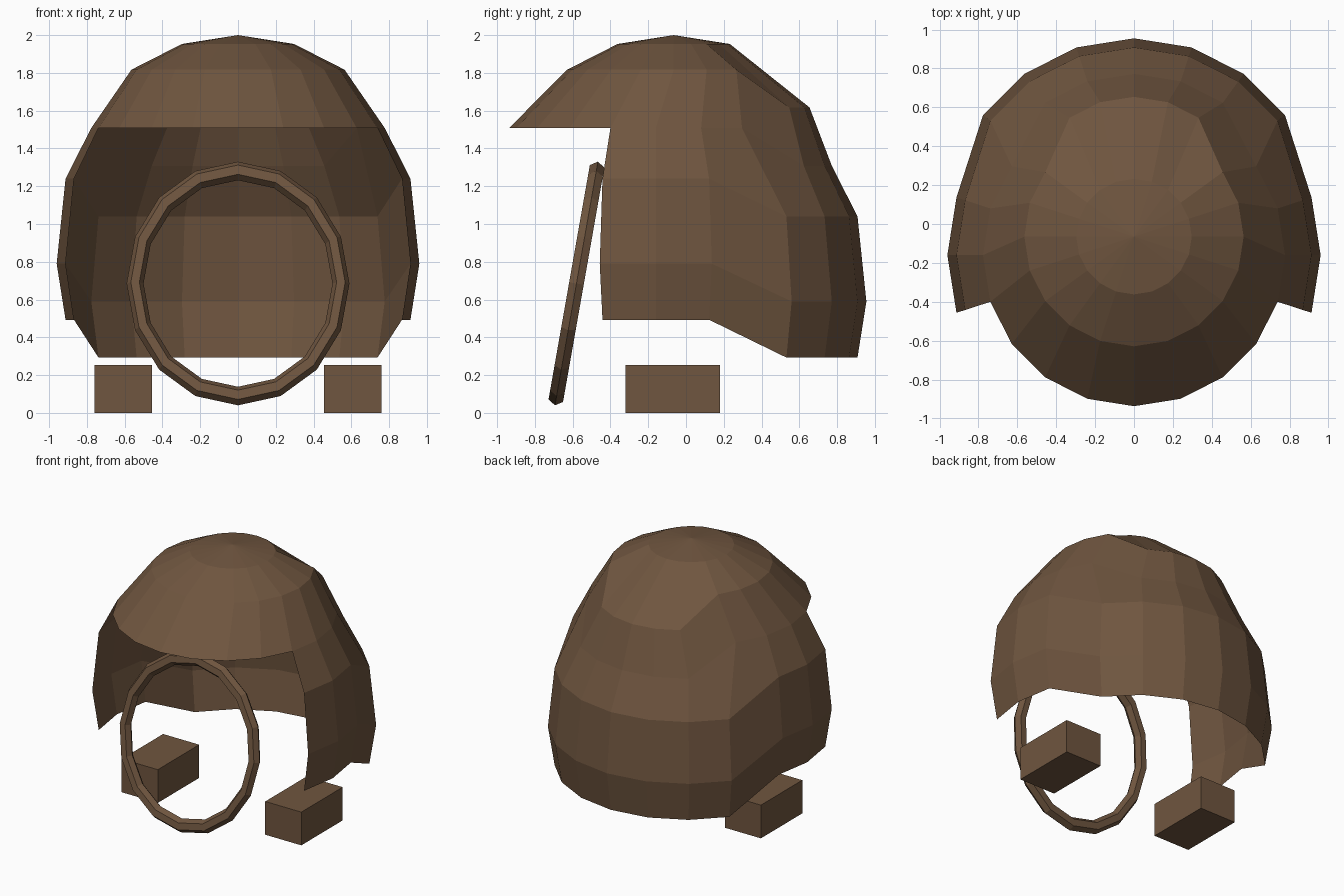
import bpy, bmesh
from math import sin, cos, radians

cube = bpy.data.objects.get("Cube")
if cube:
    bpy.data.objects.remove(cube, do_unlink=True)

# One brown for everything
brown = bpy.data.materials.new("brown")
brown.use_nodes = True
colour = (0.16, 0.092, 0.05, 1)
brown.diffuse_color = colour
bsdf = brown.node_tree.nodes["Principled BSDF"]
bsdf.inputs["Base Color"].default_value = colour
bsdf.inputs["Roughness"].default_value = 0.9

# Shell rings from the crown down: radius, centre y, height
RINGS = [(0.297, -0.065, 1.953), (0.564, -0.065, 1.817), (0.777, -0.16, 1.508),
         (0.913, -0.16, 1.24), (0.96, -0.16, 0.79), (0.913, -0.16, 0.493)]
SEGMENTS = 20
BACK = SEGMENTS // 4


def make_shell():
    bm = bmesh.new()
    crown = bm.verts.new((0, -0.065, 2))
    rows = []
    for level, (radius, centre, height) in enumerate(RINGS):
        # The back is pulled out and down, more widely on the lower rings
        reach = 0 if level == 0 else 2 if level < 3 else 3
        row = []
        for i in range(SEGMENTS):
            a = radians(360 * i / SEGMENTS)
            pulled = level > 0 and abs(i - BACK) <= reach
            row.append(bm.verts.new((radius * cos(a),
                                     centre + radius * sin(a) + 0.155 * pulled,
                                     height - 0.2 * pulled)))
        rows.append(row)
    for i in range(SEGMENTS):
        j = (i + 1) % SEGMENTS
        bm.faces.new((crown, rows[0][i], rows[0][j]))
        for level in range(len(rows) - 1):
            # Face opening below the brim
            if level >= 2 and 2 * BACK < i < SEGMENTS - 1:
                continue
            top, low = rows[level], rows[level + 1]
            bm.faces.new((top[i], low[i], low[j], top[j]))
    loose = [v for v in bm.verts if not v.link_faces]
    bmesh.ops.delete(bm, geom=loose, context='VERTS')
    mesh = bpy.data.meshes.new("helmet_shell")
    bm.to_mesh(mesh)
    bm.free()
    mesh.materials.append(brown)
    shell = bpy.data.objects.new("helmet_shell", mesh)
    bpy.context.collection.objects.link(shell)


make_shell()

# Tilted oval ring in front of the opening
bpy.ops.mesh.primitive_torus_add(major_segments=16, minor_segments=6,
                                 major_radius=0.545, minor_radius=0.045,
                                 location=(0, -0.58, 0.685),
                                 rotation=(radians(80), 0, 0))
ring = bpy.context.object
ring.name = "front_ring"
ring.scale.y = 1.11
ring.data.materials.append(brown)

# Blocks on the ground at either side
for name, side in (("left_block", 1), ("right_block", -1)):
    bpy.ops.mesh.primitive_cube_add(size=1, location=(side * 0.607, -0.07, 0.127))
    block = bpy.context.object
    block.name = name
    block.scale = (0.305, 0.5, 0.254)
    block.data.materials.append(brown)
